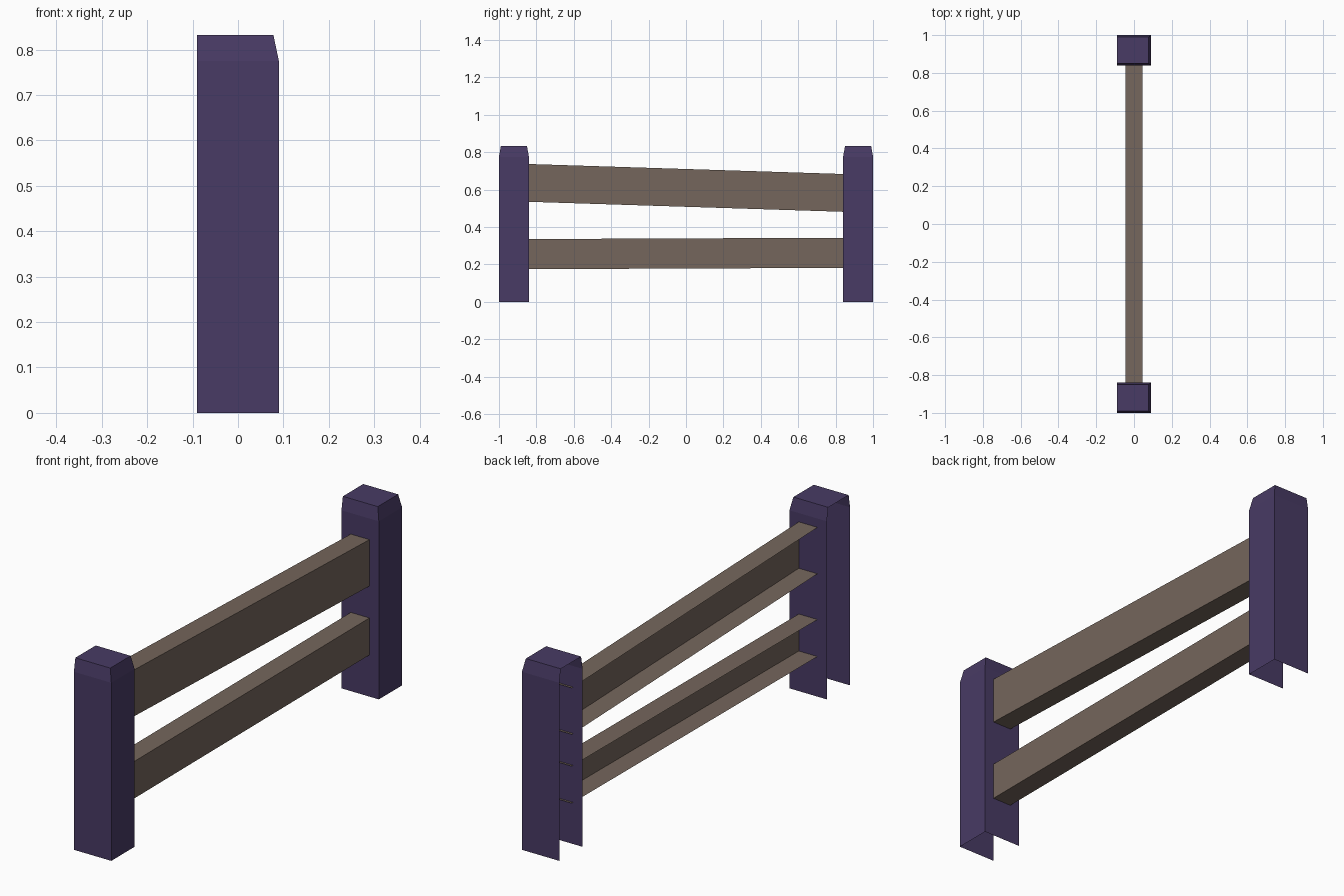
import bpy, bmesh
from mathutils import Vector

if "Cube" in bpy.data.objects:
    bpy.data.objects.remove(bpy.data.objects["Cube"])


def material(name, rgb):
    m = bpy.data.materials.new(name)
    m.diffuse_color = (*rgb, 1)
    m.use_nodes = True
    m.node_tree.nodes["Principled BSDF"].inputs["Base Color"].default_value = m.diffuse_color
    return m


PURPLE = material("purple_paint", (0.065, 0.043, 0.128))
BROWN = material("weathered_wood", (0.178, 0.133, 0.107))


def loft(name, rings, mat, cap_last=False):
    """Join open four-point outlines into a flat-faced shell, open on -x."""
    bm = bmesh.new()
    rows = [[bm.verts.new(p) for p in ring] for ring in rings]
    for a, b in zip(rows, rows[1:]):
        for i in range(3):
            bm.faces.new((a[i], a[i + 1], b[i + 1], b[i]))
    if cap_last:
        bm.faces.new(rows[-1])
    bm.normal_update()
    # Orient every face away from a point inside the shell
    pts = [v.co for v in bm.verts]
    centre = sum(pts, Vector()) / len(pts)
    for f in bm.faces:
        if f.normal.dot(f.calc_center_median() - centre) < 0:
            f.normal_flip()
    mesh = bpy.data.meshes.new(name)
    bm.to_mesh(mesh)
    bm.free()
    mesh.materials.append(mat)
    obj = bpy.data.objects.new(name, mesh)
    bpy.context.collection.objects.link(obj)
    return obj


# Posts: open back and bottom, bevelled top on the three closed sides
def post(name, y):
    def outline(z, inset):
        x, h = 0.09 - inset * 1.2, 0.08 - inset
        return [(-0.09, y - h, z), (x, y - h, z), (x, y + h, z), (-0.09, y + h, z)]
    loft(name, [outline(0, 0), outline(0.775, 0), outline(0.832, 0.01)],
         PURPLE, cap_last=True)


post("front_post", -0.92)
post("back_post", 0.92)


# Rails: top, outer face and underside, slightly tilted between the posts
def rail(name, z_front, z_back, height):
    w, h = 0.045, height / 2
    rings = [[(-w, y, z - h), (w, y, z - h), (w, y, z + h), (-w, y, z + h)]
             for y, z in ((-0.85, z_front), (0.85, z_back))]
    loft(name, rings, BROWN)


rail("upper_rail", 0.636, 0.582, 0.202)
rail("lower_rail", 0.255, 0.262, 0.161)
